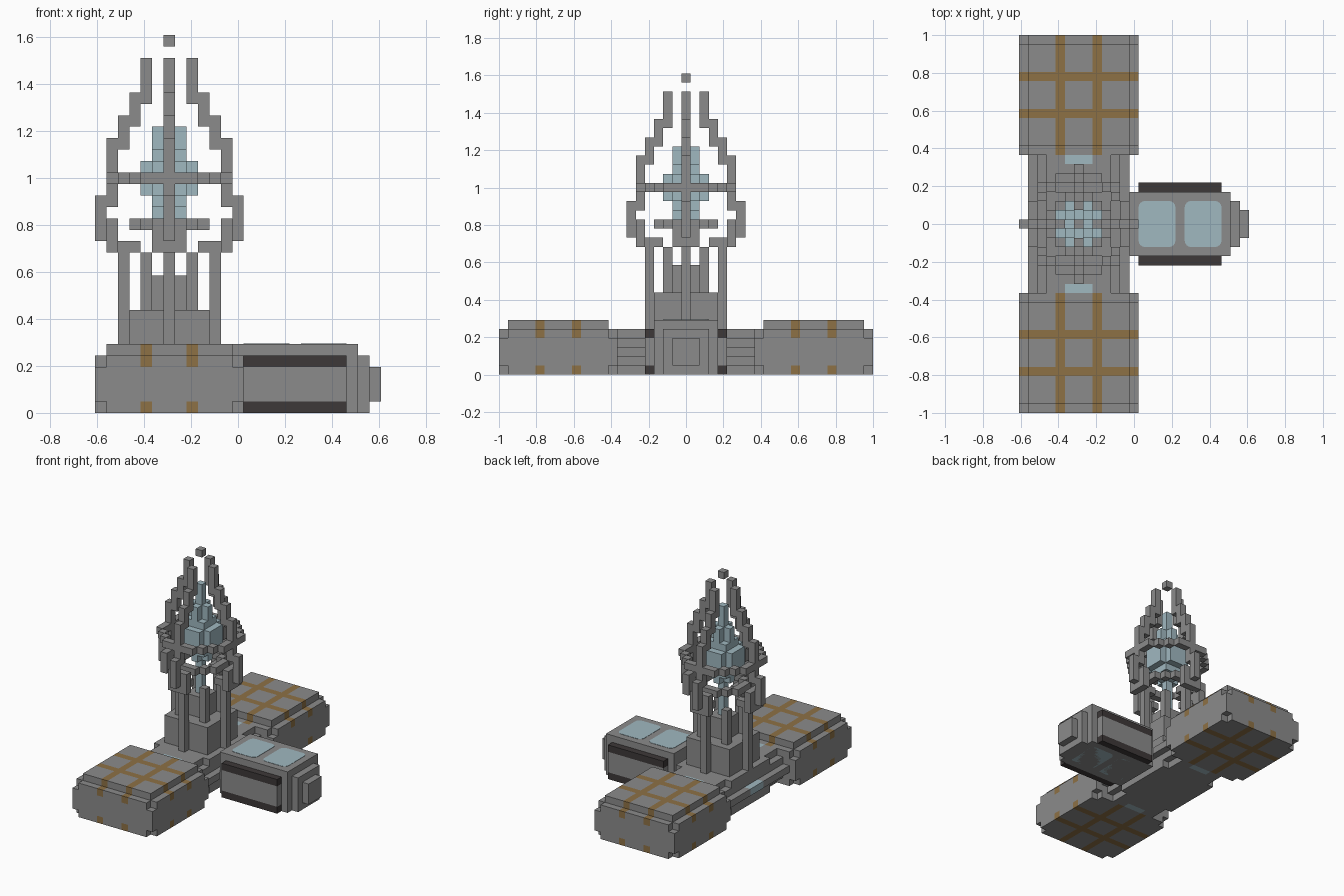
import bpy, bmesh, math
from mathutils import Vector

cube = bpy.data.objects.get("Cube")
if cube:
    bpy.data.objects.remove(cube)

U = 2 / 41      # size of one block
TX = -6         # tower axis, in blocks


def material(name, rgb):
    m = bpy.data.materials.new(name)
    m.use_nodes = True
    m.diffuse_color = (*rgb, 1)
    m.node_tree.nodes["Principled BSDF"].inputs["Base Color"].default_value = (*rgb, 1)
    return m


MATS = [material("hull_grey", (0.26, 0.26, 0.26)),
        material("pale_blue", (0.35, 0.48, 0.53)),
        material("ochre", (0.27, 0.165, 0.06)),
        material("dark_trim", (0.047, 0.04, 0.04))]
GREY, BLUE, OCHRE, DARK = range(4)


def box(cells, xs, ys, zs, mat=GREY):
    """Fill an inclusive block range."""
    for x in range(xs[0], xs[1] + 1):
        for y in range(ys[0], ys[1] + 1):
            for z in range(zs[0], zs[1] + 1):
                cells[x, y, z] = mat


def build(name, cells):
    """Skin the filled blocks with their outer faces only."""
    bm = bmesh.new()
    verts = {}

    def vert(p):
        key = tuple(round(2 * c) for c in p)
        if key not in verts:
            verts[key] = bm.verts.new(p * U)
        return verts[key]

    for (x, y, z), mat in cells.items():
        centre = Vector((x, y, z + 0.5))
        for axis in range(3):
            for sign in (-1, 1):
                n = Vector((0, 0, 0))
                n[axis] = sign
                if (x + int(n.x), y + int(n.y), z + int(n.z)) in cells:
                    continue
                a = Vector((0, 0, 0))
                a[(axis + 1) % 3] = 0.5
                b = n.cross(a)
                mid = centre + n / 2
                f = bm.faces.new([vert(mid + p) for p in (-a - b, a - b, a + b, b - a)])
                f.material_index = mat
    bmesh.ops.dissolve_limit(bm, angle_limit=0.01, verts=bm.verts[:],
                             edges=bm.edges[:], delimit={'MATERIAL'})
    finish(name, bm)


def finish(name, bm):
    me = bpy.data.meshes.new(name)
    bm.to_mesh(me)
    bm.free()
    for m in MATS:
        me.materials.append(m)
    ob = bpy.data.objects.new(name, me)
    bpy.context.collection.objects.link(ob)


def rounded_plate(name, cx, z, hx, hy, r):
    """Thin window plate with rounded corners."""
    bm = bmesh.new()
    outline = []
    for corner in range(4):
        sx = 1 if corner in (0, 3) else -1
        sy = 1 if corner < 2 else -1
        for step in range(5):
            t = math.radians(90 * corner + 22.5 * step)
            outline.append(bm.verts.new((cx + sx * (hx - r) + r * math.cos(t),
                                         sy * (hy - r) + r * math.sin(t), z - 0.002)))
    face = bm.faces.new(outline)
    out = bmesh.ops.extrude_face_region(bm, geom=[face])
    for v in out["geom"]:
        if isinstance(v, bmesh.types.BMVert):
            v.co.z += 0.004
    bmesh.ops.recalc_face_normals(bm, faces=bm.faces[:])
    for f in bm.faces:
        f.material_index = BLUE
    finish(name, bm)


# Front and back wings: notched slabs with a raised lid and ochre bands
for side, name in ((-1, "front_wing"), (1, "back_wing")):
    c = {}

    def span(a, b):
        return tuple(sorted((side * a, side * b)))

    box(c, (-12, 0), span(8, 20), (0, 4))
    box(c, (-11, -1), span(9, 19), (5, 5))
    for x in (-12, 0):
        for y in (8, 20):
            for z in (0, 4):
                del c[x, side * y, z]
    for (x, y, z) in c:
        if z in (0, 4, 5) and (x in (-8, -4) or abs(y) in (12, 16)):
            c[x, y, z] = OCHRE
    build(name, c)

# Side pod with dark-edged flank panels and a stepped nose
c = {}
box(c, (0, 10), (-3, 3), (0, 5))
box(c, (11, 11), (-2, 2), (0, 4))
box(c, (12, 12), (-1, 1), (1, 3))
for y in (-4, 4):
    box(c, (1, 9), (y, y), (0, 4))
    for z in (0, 4):
        box(c, (1, 9), (y, y), (z, z), DARK)
build("side_pod", c)
for i, cx in enumerate((2.5, 7.5)):
    for label, z in (("top", 6 * U), ("bottom", 0)):
        rounded_plate(f"pod_window_{label}_{i + 1}", cx * U, z + (0.002 if z == 0 else 0),
                      2 * U, 2.5 * U, 0.7 * U)

# Faceted connecting tube between the wings, with small lights
c = {}
for z, half in enumerate((3, 4, 5, 4, 3)):
    box(c, (TX - half, TX + half), (-7, 7), (z, z))
for y in (-7, 7):
    for z in (0, 4):
        box(c, (TX - 1, TX + 1), (y, y), (z, z), BLUE)
box(c, (TX - 5, TX - 5), (-1, 1), (2, 2), BLUE)
build("connecting_tube", c)

# Tower base, core and inner posts
c = {}
box(c, (TX - 4, TX + 4), (-4, 4), (0, 4))
box(c, (TX - 3, TX + 3), (-3, 3), (0, 8))
box(c, (TX - 1, TX + 1), (-1, 1), (9, 11))
for x in (-2, 2):
    for y in (-2, 2):
        box(c, (TX + x, TX + x), (y, y), (9, 13))
build("tower_base", c)

# Four curved ribs: (inner radius, outer radius, bottom, top, half width)
RIB = ((4, 4, 5, 13, 0), (3, 5, 14, 14, 0), (5, 5, 14, 16, 1), (6, 6, 15, 18, 0),
       (5, 5, 18, 23, 0), (4, 4, 23, 25, 0), (3, 3, 25, 27, 0), (2, 2, 27, 30, 0))
for name, dx, dy in (("left_rib", 1, 0), ("right_rib", -1, 0),
                     ("back_rib", 0, 1), ("front_rib", 0, -1)):
    c = {}
    for r0, r1, z0, z1, w in RIB:
        for r in range(r0, r1 + 1):
            for s in range(-w, w + 1):
                x, y = TX + r * dx + s * dy, r * dy + s * dx
                box(c, (x, x), (y, y), (z0, z1))
    build(name, c)

# Hoops tying the ribs together
for name, radius, z in (("lower_hoop", 3, 16), ("upper_hoop", 5, 20)):
    c = {}
    for x in range(-radius, radius + 1):
        for y in range(-radius, radius + 1):
            if round(math.hypot(x, y)) == radius:
                c[TX + x, y, z] = GREY
    build(name, c)

# Crystal: tall spike widening to a rounded middle
LEVELS = {(0, 0): (12, 27), (0, 1): (17, 24), (1, 1): (18, 22),
          (0, 2): (19, 21), (1, 2): (19, 21)}
c = {}
for x in range(-2, 3):
    for y in range(-2, 3):
        zs = LEVELS.get(tuple(sorted((abs(x), abs(y)))))
        if zs:
            box(c, (TX + x, TX + x), (y, y), zs, BLUE)
build("crystal", c)

# Floating cap block
build("cap_block", {(TX, 0, 32): GREY})
